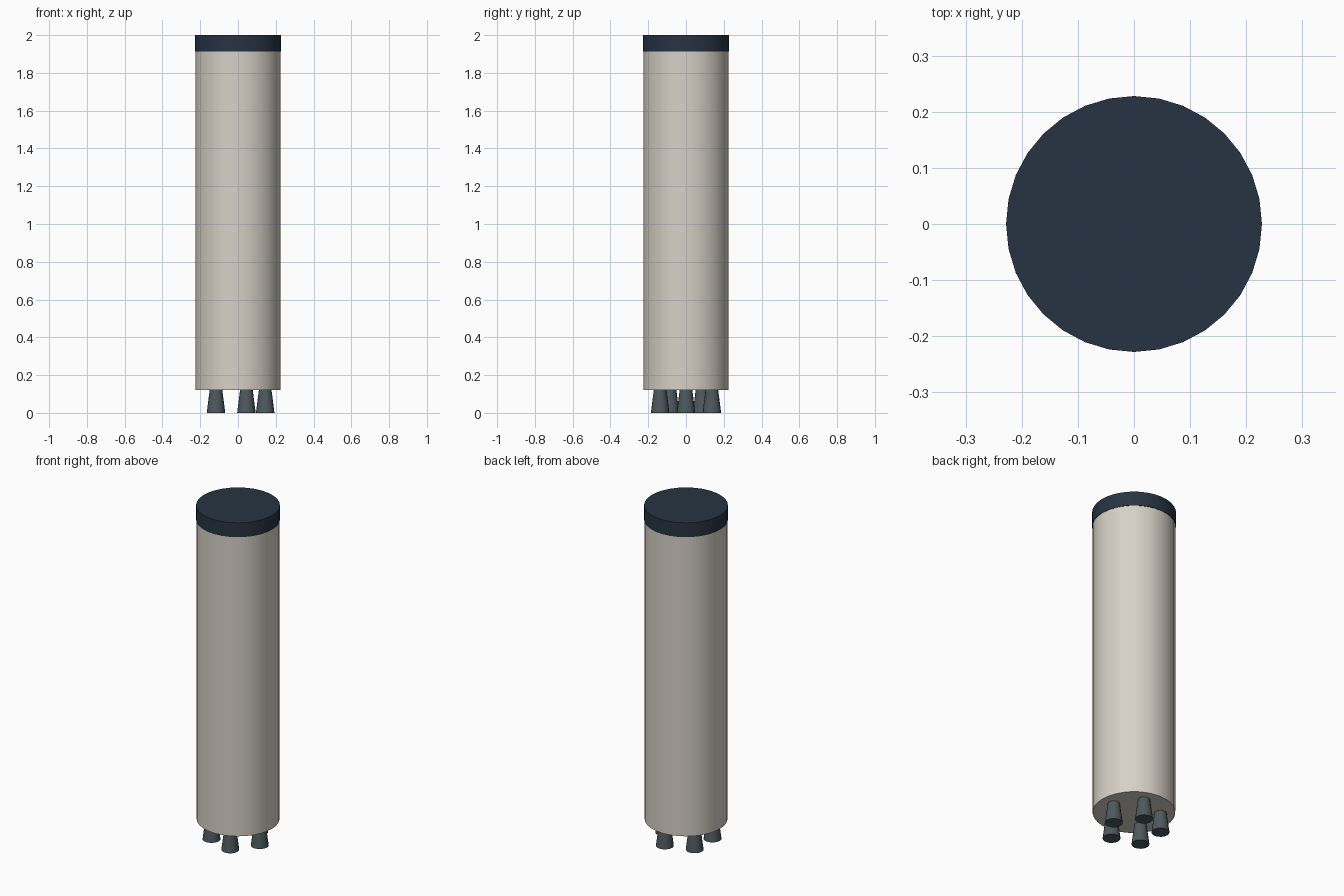
import bpy, math

if "Cube" in bpy.data.objects:
    bpy.data.objects.remove(bpy.data.objects["Cube"])


def material(name, rgb):
    m = bpy.data.materials.new(name)
    m.diffuse_color = (*rgb, 1)
    m.use_nodes = True
    m.node_tree.nodes["Principled BSDF"].inputs["Base Color"].default_value = m.diffuse_color
    return m


cream = material("warm_white", (0.68, 0.64, 0.57))
navy = material("dark_navy", (0.020, 0.034, 0.056))
steel = material("dark_steel", (0.075, 0.10, 0.11))


def frustum(name, r_bottom, r_top, z0, z1, mat, x=0, y=0, sides=32):
    bpy.ops.mesh.primitive_cone_add(vertices=sides, radius1=r_bottom, radius2=r_top,
                                    depth=z1 - z0, location=(x, y, (z0 + z1) / 2))
    ob = bpy.context.object
    ob.name = name
    ob.data.materials.append(mat)
    bpy.ops.object.shade_smooth_by_angle(angle=math.radians(35))
    return ob


# Tank body and the slightly wider cap ring
frustum("booster_body", 0.225, 0.225, 0.12, 1.914, cream)
frustum("top_cap", 0.228, 0.228, 0.0 + 1.914, 2.0, navy)

# Five engine nozzles in a ring
for i in range(5):
    a = math.tau * i / 5
    frustum(f"engine_nozzle_{i + 1}", 0.049, 0.033, 0.0, 0.125, steel,
            0.144 * math.cos(a), 0.144 * math.sin(a), 16)
